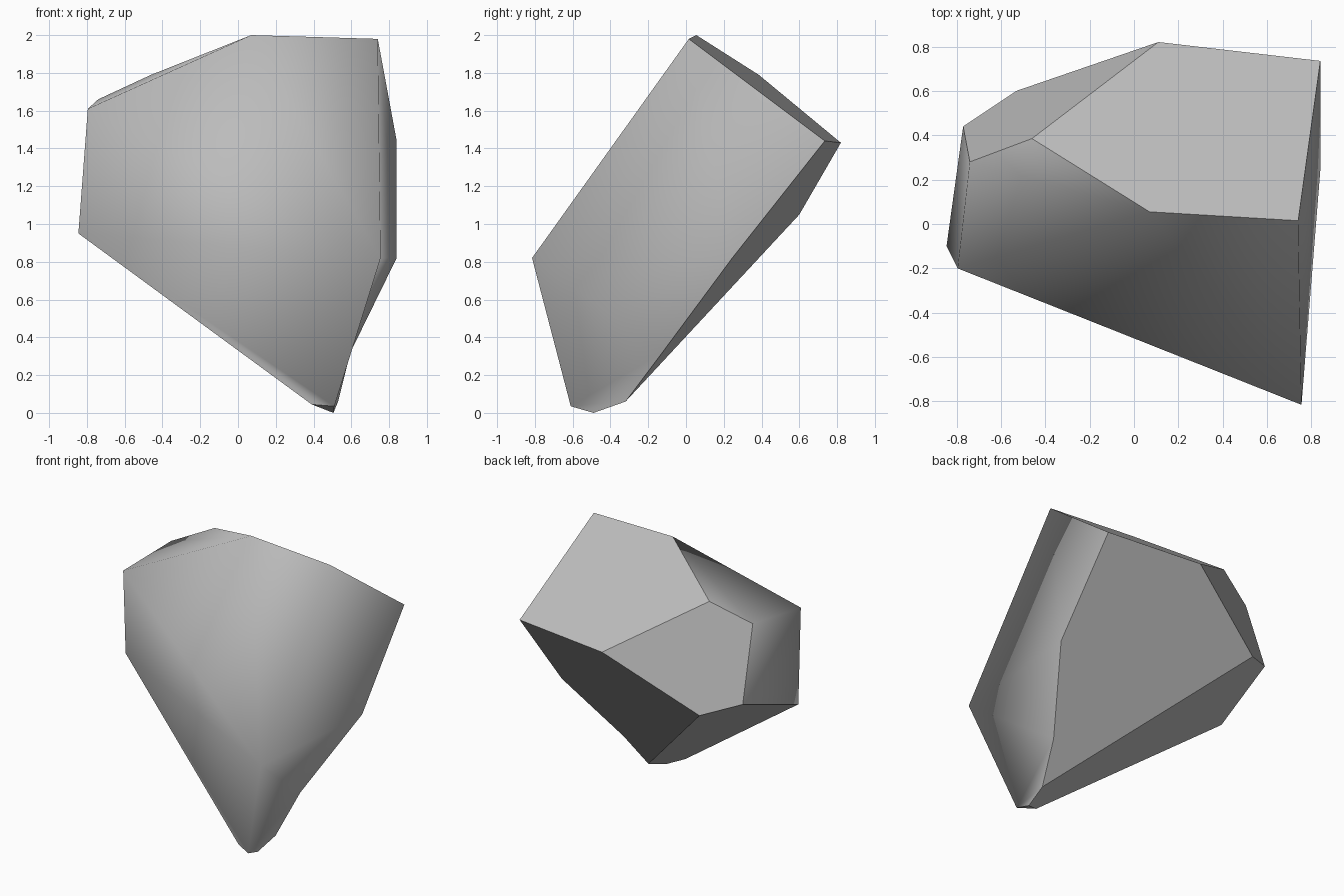
import bpy
import bmesh

# Remove the default cube only
default_cube = bpy.data.objects.get("Cube")
if default_cube:
    bpy.data.objects.remove(default_cube, do_unlink=True)

# Plain grey stone
stone = bpy.data.materials.new("grey_stone")
stone.use_nodes = True
grey = (0.5, 0.5, 0.5, 1)
stone.diffuse_color = grey
shader = next(n for n in stone.node_tree.nodes if n.type == "BSDF_PRINCIPLED")
shader.inputs["Base Color"].default_value = grey
shader.inputs["Roughness"].default_value = 0.9

# Corners of the boulder
corners = {
    "back_peak": (0.11, 0.82, 1.43),
    "back_side": (0.84, 0.735, 1.44),
    "crown_side": (0.74, 0.015, 1.98),
    "crown": (0.07, 0.055, 2),
    "shoulder": (-0.46, 0.385, 1.79),
    "shoulder_tip": (-0.74, 0.28, 1.66),
    "rear_tip": (-0.77, 0.44, 1.135),
    "rear_low": (-0.53, 0.6, 1.05),
    "flank_top": (-0.795, -0.2, 1.61),
    "flank_low": (-0.845, -0.1, 0.95),
    "nose": (0.755, -0.815, 0.82),
    "side_low": (0.84, 0.245, 0.82),
    "side_dent": (0.595, -0.125, 0.32),
    "foot_front": (0.51, -0.61, 0.035),
    "foot_inner": (0.39, -0.55, 0.045),
    "foot_tip": (0.505, -0.49, 0),
    "foot_back": (0.53, -0.32, 0.06),
}

# Planar fractures with crisp borders
fractures = [
    "back_peak back_side crown_side crown shoulder",
    "back_peak shoulder shoulder_tip rear_tip rear_low",
    "back_peak rear_low foot_back side_dent side_low back_side",
    "rear_low rear_tip flank_low foot_inner foot_tip foot_back",
    "foot_front foot_inner foot_tip",
]

# Worn skin that shades smoothly across its facets
worn_skin = [
    "crown shoulder shoulder_tip flank_top",
    "flank_top shoulder_tip rear_tip flank_low",
    "crown flank_top nose crown_side",
    "flank_top flank_low foot_inner foot_front nose",
    "crown_side nose side_low back_side",
    "nose side_dent side_low",
    "nose foot_front side_dent",
    "foot_front foot_back side_dent",
    "foot_front foot_tip foot_back",
]

bm = bmesh.new()
verts = {name: bm.verts.new(place) for name, place in corners.items()}


def add_faces(outlines, smooth):
    for outline in outlines:
        face = bm.faces.new([verts[name] for name in outline.split()])
        face.smooth = smooth


add_faces(worn_skin, True)
add_faces(fractures, False)
bmesh.ops.recalc_face_normals(bm, faces=bm.faces)

# Keep every edge of a fracture sharp
for edge in bm.edges:
    edge.smooth = all(face.smooth for face in edge.link_faces)

mesh = bpy.data.meshes.new("boulder")
bm.to_mesh(mesh)
bm.free()
mesh.materials.append(stone)
boulder = bpy.data.objects.new("boulder", mesh)
bpy.context.collection.objects.link(boulder)
